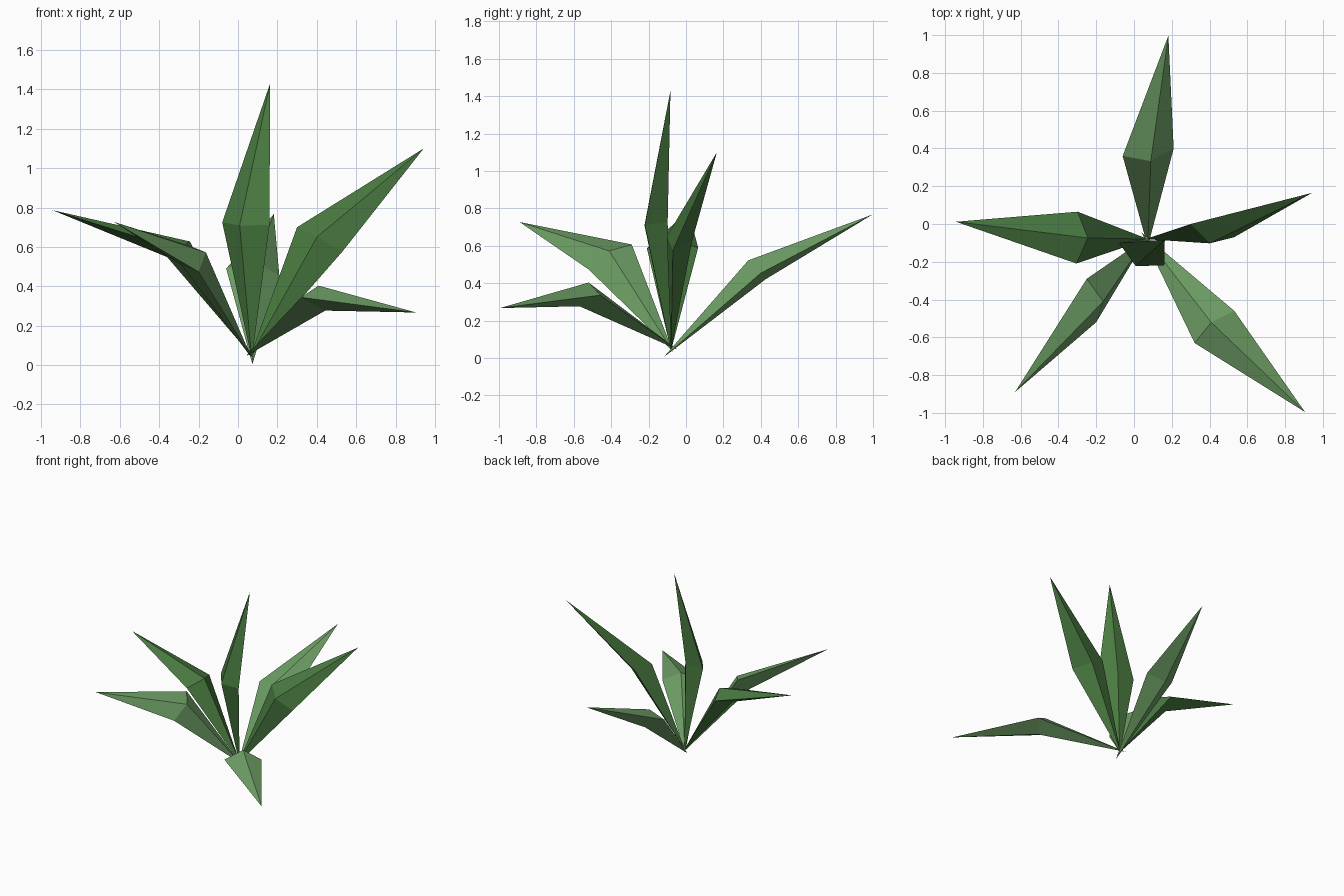
import bpy
import bmesh
from mathutils import Vector

if "Cube" in bpy.data.objects:
    bpy.data.objects.remove(bpy.data.objects["Cube"])


def material(name, colour):
    m = bpy.data.materials.new(name)
    m.diffuse_color = (*colour, 1)
    m.use_nodes = True
    m.node_tree.nodes["Principled BSDF"].inputs["Base Color"].default_value = m.diffuse_color
    return m


deep_green = material("deep green", (0.067, 0.195, 0.052))
pale_green = material("pale green", (0.155, 0.345, 0.130))

RIB = 0.07  # half thickness of each blade at its widest point


def leaf(name, mat, base, mid, tip, side):
    """Spindle blade: pointed ends, diamond section at mid, half width = side."""
    base, mid, tip, side = map(Vector, (base, mid, tip, side))
    rib = side.cross(mid - base).normalized() * RIB
    bm = bmesh.new()
    root, point = bm.verts.new(base), bm.verts.new(tip)
    ring = [bm.verts.new(mid + o) for o in (side, rib, -side, -rib)]
    for i in range(4):
        a, b = ring[i], ring[(i + 1) % 4]
        bm.faces.new((root, a, b))
        bm.faces.new((point, b, a))
    bmesh.ops.recalc_face_normals(bm, faces=bm.faces)
    mesh = bpy.data.meshes.new(name)
    bm.to_mesh(mesh)
    bm.free()
    mesh.materials.append(mat)
    bpy.context.collection.objects.link(bpy.data.objects.new(name, mesh))


# inner, darker blades
leaf("upright_leaf", deep_green, (0.07, -0.08, 0.03), (0.04, -0.16, 0.718),
     (0.163, -0.083, 1.43), (0.12, -0.06, -0.007))
leaf("right_leaf", deep_green, (0.06, -0.08, 0.04), (0.415, -0.035, 0.638),
     (0.943, 0.165, 1.10), (0.115, -0.035, -0.062))
leaf("left_leaf", deep_green, (0.075, -0.08, 0.04), (-0.302, -0.072, 0.588),
     (-0.943, 0.012, 0.787), (0.003, 0.137, 0.002))

# outer, paler blades
leaf("back_leaf", pale_green, (0.073, -0.12, 0.004), (0.075, 0.38, 0.472),
     (0.182, 0.997, 0.767), (0.135, 0.02, -0.018))
leaf("front_left_leaf", pale_green, (0.07, -0.07, 0.035), (-0.225, -0.405, 0.54),
     (-0.63, -0.89, 0.727), (0.025, -0.115, -0.067))
leaf("front_right_leaf", pale_green, (0.04, -0.045, 0.045), (0.426, -0.545, 0.34),
     (0.905, -0.995, 0.267), (0.105, 0.085, -0.004))
